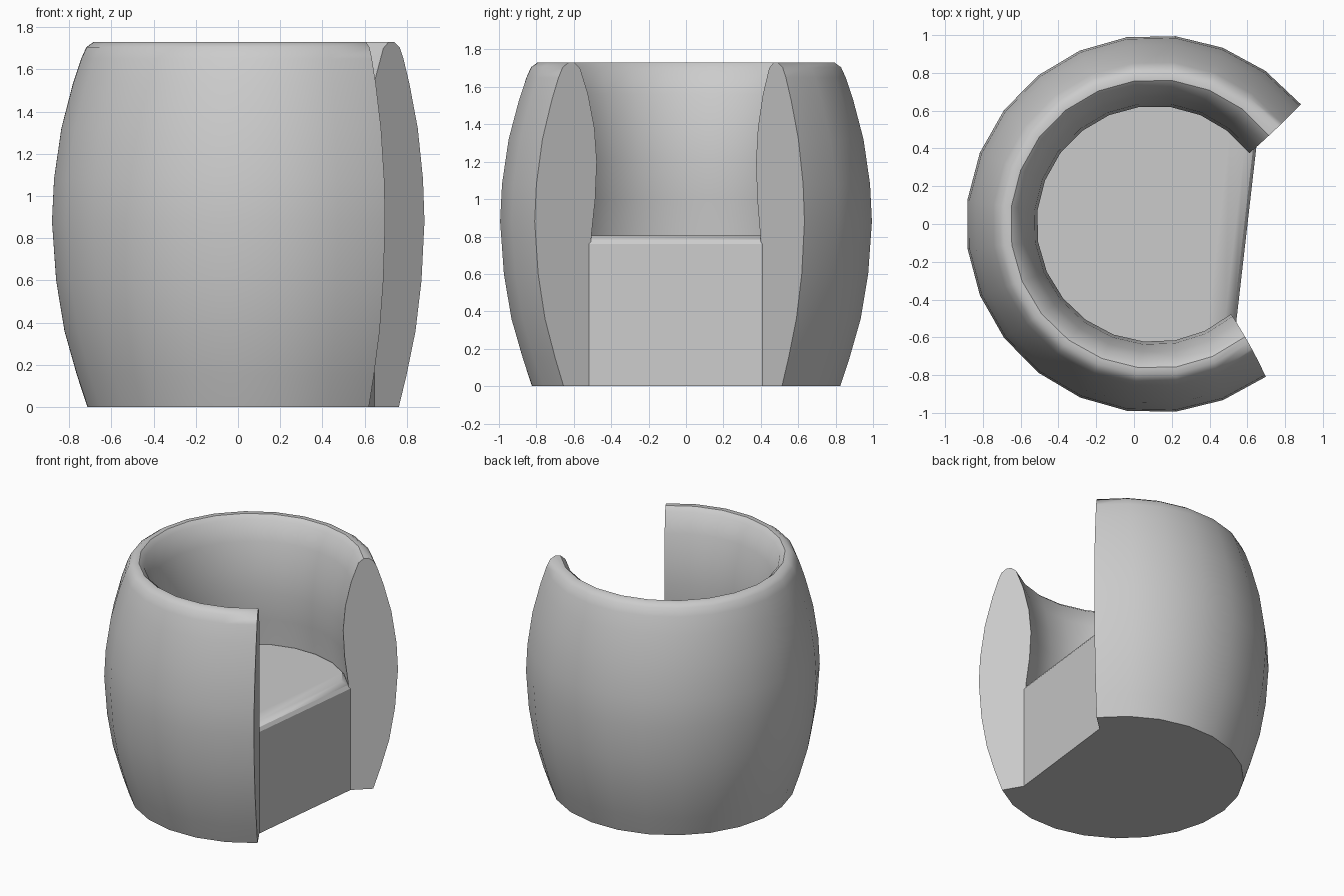
import bpy, bmesh, math
from mathutils import Vector

cube = bpy.data.objects.get("Cube")
if cube:
    bpy.data.objects.remove(cube, do_unlink=True)

CX = 0.11        # barrel axis
STEPS = 18       # facets around the shell

grey = bpy.data.materials.new("upholstery grey")
grey.use_nodes = True
grey.diffuse_color = (0.6, 0.6, 0.6, 1)
grey.node_tree.nodes["Principled BSDF"].inputs["Base Color"].default_value = (0.6, 0.6, 0.6, 1)


def finish(name, bm, angle):
    bmesh.ops.recalc_face_normals(bm, faces=bm.faces)
    mesh = bpy.data.meshes.new(name)
    bm.to_mesh(mesh)
    bm.free()
    obj = bpy.data.objects.new(name, mesh)
    bpy.context.collection.objects.link(obj)
    mesh.materials.append(grey)
    bpy.context.view_layer.objects.active = obj
    obj.select_set(True)
    bpy.ops.object.shade_smooth_by_angle(angle=math.radians(angle))
    obj.select_set(False)
    return obj


def arc_point(r, t, z):
    """Point on the shell; the two cut ends lean slightly with radius."""
    k = (r - 0.65) / 0.35
    start = 37 + 2.3 * k
    end = 310 - 4 * k
    a = math.radians(start + (end - start) * t)
    return Vector((CX + r * math.cos(a), r * math.sin(a), z))


# Barrel shell: cross-section of radius and height swept round the axis
section = [(0.83, 0), (0.88, 0.15), (0.94, 0.36), (0.98, 0.6), (1.0, 0.88),
           (0.99, 1.08), (0.955, 1.32), (0.90, 1.53), (0.86, 1.65), (0.835, 1.705),
           (0.80, 1.73), (0.765, 1.73), (0.73, 1.70), (0.68, 1.56), (0.64, 1.38),
           (0.625, 1.2), (0.635, 1.0), (0.66, 0.8), (0.67, 0.4), (0.67, 0)]
bm = bmesh.new()
rings = [[bm.verts.new(arc_point(r, i / STEPS, z)) for r, z in section]
         for i in range(STEPS + 1)]
n = len(section)
for a, b in zip(rings, rings[1:]):
    for j in range(n):
        k = (j + 1) % n
        bm.faces.new((a[j], a[k], b[k], b[j]))
caps = [bm.faces.new(rings[0]), bm.faces.new(rings[-1])]
# Thin softened border on the two arm ends
bmesh.ops.inset_individual(bm, faces=caps, thickness=0.012, depth=0.008)
finish("barrel_shell", bm, 40)

# Seat block filling the shell, with a sloping front lip
bm = bmesh.new()
levels = [(0.675, 0, 0.0), (0.675, 0.76, 0.0), (0.665, 0.785, -0.01), (0.65, 0.805, -0.045)]
loops = []
for r, z, shift in levels:
    loop = []
    for i in range(STEPS + 1):
        p = arc_point(r, i / STEPS, z)
        if i in (0, STEPS):
            p.x += shift
        loop.append(bm.verts.new(p))
    loops.append(loop)
for a, b in zip(loops, loops[1:]):
    for j in range(STEPS + 1):
        k = (j + 1) % (STEPS + 1)
        bm.faces.new((a[j], a[k], b[k], b[j]))
bm.faces.new(loops[0])
bm.faces.new(loops[-1])
finish("seat_block", bm, 30)
